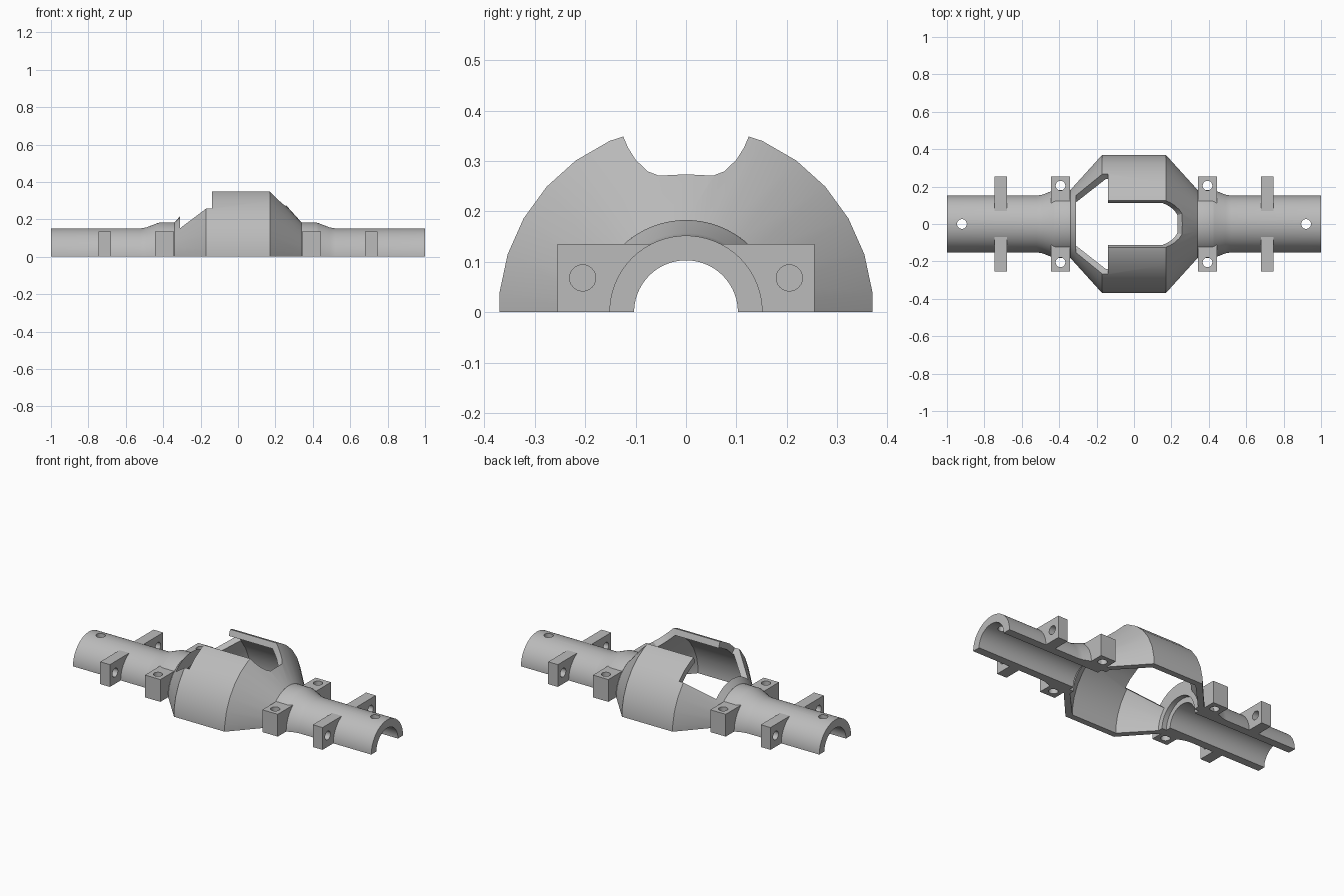
import bpy, bmesh, math

if "Cube" in bpy.data.objects:
    bpy.data.objects.remove(bpy.data.objects["Cube"], do_unlink=True)

grey = bpy.data.materials.new("casting_grey")
grey.use_nodes = True
grey.diffuse_color = (0.5, 0.5, 0.5, 1)
grey.node_tree.nodes["Principled BSDF"].inputs["Base Color"].default_value = (0.5, 0.5, 0.5, 1)


def loft(name, rings):
    """Solid skinned through matching closed loops, capped at both ends."""
    bm = bmesh.new()
    loops = [[bm.verts.new(p) for p in ring] for ring in rings]
    n = len(loops[0])
    for a, b in zip(loops, loops[1:]):
        for i in range(n):
            j = (i + 1) % n
            bm.faces.new((a[i], a[j], b[j], b[i]))
    bm.faces.new(loops[0])
    bm.faces.new(loops[-1])
    bmesh.ops.recalc_face_normals(bm, faces=bm.faces)
    mesh = bpy.data.meshes.new(name)
    bm.to_mesh(mesh)
    bm.free()
    mesh.materials.append(grey)
    obj = bpy.data.objects.new(name, mesh)
    bpy.context.collection.objects.link(obj)
    return obj


def half_turn(name, profile, steps):
    """Closed (x, radius) profile swept half way round the x axis, ending mid-facet."""
    step = math.pi / steps
    turns = [(0, math.cos(step / 2))]
    turns += [((i + 0.5) * step, 1) for i in range(steps)]
    turns += [(math.pi, math.cos(step / 2))]
    return loft(name, [[(x, r * k * math.cos(a), r * k * math.sin(a)) for x, r in profile]
                       for a, k in turns])


def bar(name, section, x0, x1):
    """Prism along x from a (y, z) section."""
    return loft(name, [[(x, y, z) for y, z in section] for x in (x0, x1)])


def pin(axis, x, y, z, length):
    """Round cutter for a drilled hole."""
    ring = [(0.026 * math.cos(i * math.tau / 24), 0.026 * math.sin(i * math.tau / 24))
            for i in range(24)]
    if axis == "x":
        return loft("drill", [[(x + d, y + u, z + v) for u, v in ring] for d in (-length, length)])
    return loft("drill", [[(x + u, y + v, z + d) for u, v in ring] for d in (-length, length)])


def cut(obj, cutter):
    mod = obj.modifiers.new("cut", "BOOLEAN")
    mod.operation, mod.solver, mod.object = "DIFFERENCE", "EXACT", cutter
    bpy.context.view_layer.objects.active = obj
    bpy.ops.object.modifier_apply(modifier=mod.name)
    bpy.data.objects.remove(cutter, do_unlink=True)


def finish(obj):
    bpy.ops.object.select_all(action="DESELECT")
    obj.select_set(True)
    bpy.context.view_layer.objects.active = obj
    bpy.ops.object.shade_smooth_by_angle(angle=math.radians(25))


# Central housing: hollow barrel with conical ends and bearing seats
outer = [(-0.34, 0.183), (-0.17, 0.372), (0.17, 0.372), (0.34, 0.183)]
inner = [(0.34, 0.135), (0.31, 0.135), (0.31, 0.166), (0.152, 0.335)]
inner += [(-x, r) for x, r in reversed(inner)]
housing = half_turn("housing", outer + inner, 15)

# Wide radial opening on one cone
spread = math.radians(46.4)
y, z = 0.6 * math.sin(spread), 0.6 * math.cos(spread)
cut(housing, bar("opening_cutter", [(0, 0.01), (y, z), (-y, z)], -0.31, -0.14))

# Tapered slot with a rounded end, running on from the opening
edge = [(-0.57, 0.357), (0.486, 0.357), (0.59, 0.352), (0.718, 0.33), (0.871, 0.271), (0.945, 0.2)]
edge += [(x, -y) for x, y in reversed(edge)]
cut(housing, loft("slot_cutter", [[(x * h, y * h, h) for x, y in edge] for h in (0.15, 0.45)]))
finish(housing)

for side, s in (("left", 1), ("right", -1)):
    # Axle tube flaring out to meet the housing
    shape = [(1, 0.103), (1, 0.152), (0.52, 0.152), (0.49, 0.157), (0.43, 0.18),
             (0.42, 0.183), (0.34, 0.183), (0.34, 0.103)]
    tube = half_turn(side + "_tube", [(s * x, r) for x, r in shape], 30)
    cut(tube, pin("z", s * 0.92, 0, 0.15, 0.1))
    finish(tube)

    for end, t in (("front", -1), ("back", 1)):
        section = [(t * y, z) for y, z in ((0.12, 0), (0.255, 0), (0.255, 0.135), (0.06, 0.135))]
        # Clamp block with an upright bolt hole
        block = bar(f"{end}_{side}_block", section, s * 0.342, s * 0.445)
        cut(block, pin("z", s * 0.393, t * 0.205, 0.07, 0.1))
        finish(block)
        # Mounting lug with a lengthwise bolt hole
        lug = bar(f"{end}_{side}_lug", section, s * 0.68, s * 0.745)
        cut(lug, pin("x", s * 0.712, t * 0.205, 0.068, 0.1))
        finish(lug)
